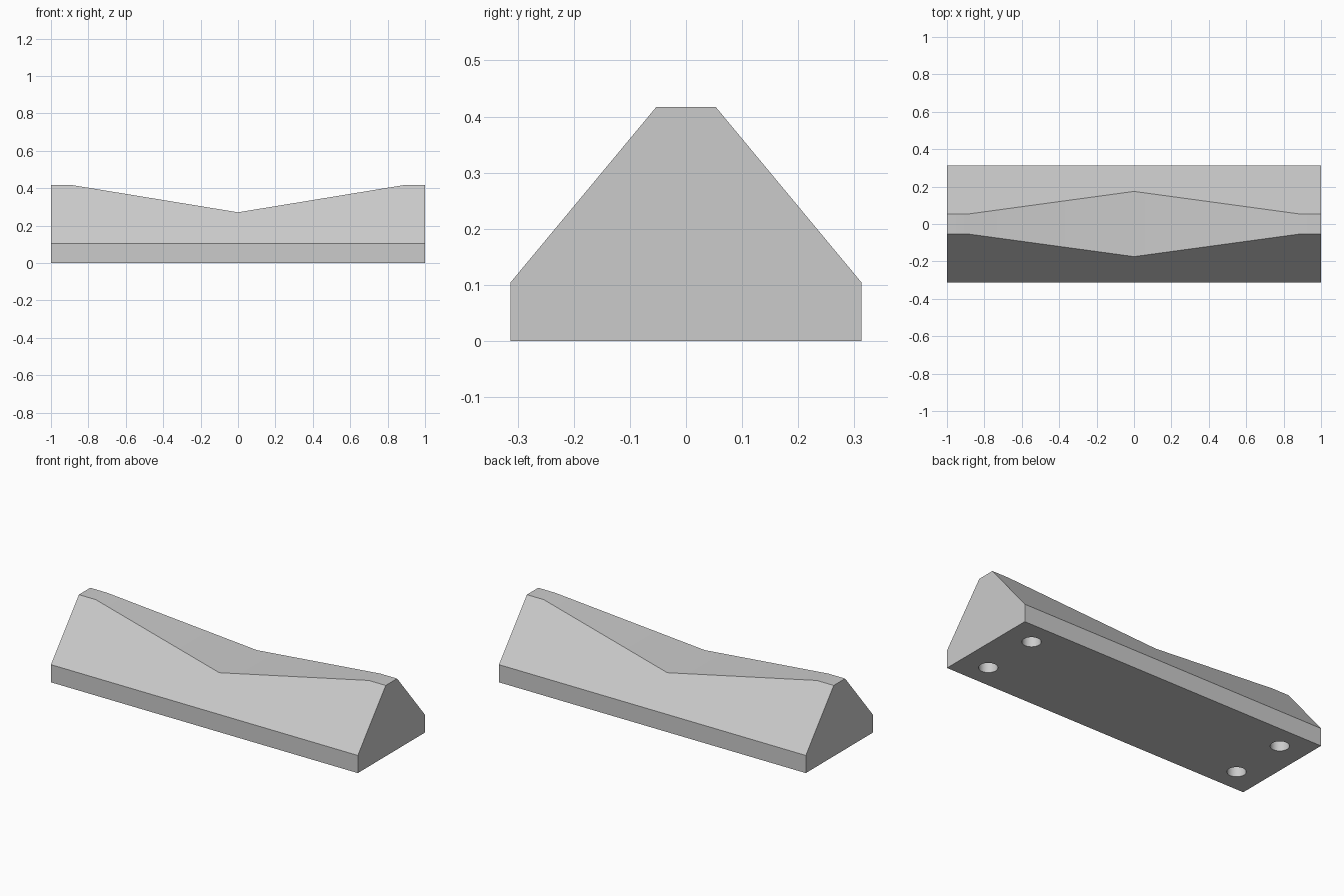
import bpy, bmesh, math

# Remove the default cube
cube = bpy.data.objects.get("Cube")
if cube:
    bpy.data.objects.remove(cube, do_unlink=True)

# Single grey material
GREY = (0.6, 0.6, 0.6, 1.0)
grey = bpy.data.materials.new("light grey")
grey.use_nodes = True
grey.diffuse_color = GREY
grey.node_tree.nodes["Principled BSDF"].inputs["Base Color"].default_value = GREY

HALF_DEPTH, SHOULDER, PEAK, TOP_HALF = 0.313, 0.104, 0.417, 0.053
SLOPE = (PEAK - SHOULDER) / (HALF_DEPTH - TOP_HALF)


def section(bm, x, top):
    """Six-sided cross-section whose sloped sides are cut off at height top."""
    y = HALF_DEPTH - (top - SHOULDER) / SLOPE
    half = [(HALF_DEPTH, 0), (HALF_DEPTH, SHOULDER), (y, top)]
    outline = half + [(-a, z) for a, z in reversed(half)]
    return [bm.verts.new((x, a, z)) for a, z in outline]


# Wedge block with a shallow V-shaped valley along its ridge
bm = bmesh.new()
stations = [(-1, PEAK), (-0.89, PEAK), (0, 0.271), (0.89, PEAK), (1, PEAK)]
rings = [section(bm, x, top) for x, top in stations]
for a, b in zip(rings, rings[1:]):
    for i in range(6):
        j = (i + 1) % 6
        bm.faces.new((a[i], a[j], b[j], b[i]))
bm.faces.new(rings[0])
bm.faces.new(rings[-1])
bmesh.ops.recalc_face_normals(bm, faces=bm.faces)
bmesh.ops.dissolve_limit(bm, angle_limit=math.radians(1), verts=bm.verts, edges=bm.edges)
mesh = bpy.data.meshes.new("wedge_block")
bm.to_mesh(mesh)
bm.free()
block = bpy.data.objects.new("wedge_block", mesh)
bpy.context.collection.objects.link(block)
mesh.materials.append(grey)

# Four blind round holes in the underside
HOLE_DEPTH = 0.1
for sx in (-1, 1):
    for sy in (-1, 1):
        bpy.ops.mesh.primitive_cylinder_add(
            vertices=48, radius=0.05, depth=2 * HOLE_DEPTH,
            location=(sx * 0.838, sy * 0.174, 0))
        cutter = bpy.context.object
        cutter.name = "hole_cutter"
        cutter.hide_render = True
        cutter.data.materials.append(grey)
        cut = block.modifiers.new("hole", "BOOLEAN")
        cut.operation = "DIFFERENCE"
        cut.solver = "EXACT"
        cut.object = cutter
        bpy.context.view_layer.objects.active = block
        bpy.ops.object.modifier_apply(modifier=cut.name)
        bpy.data.objects.remove(cutter, do_unlink=True)

# Smooth the valley and hole walls, keep the outer edges crisp
bpy.ops.object.select_all(action="DESELECT")
block.select_set(True)
bpy.context.view_layer.objects.active = block
bpy.ops.object.shade_smooth_by_angle(angle=math.radians(30))
